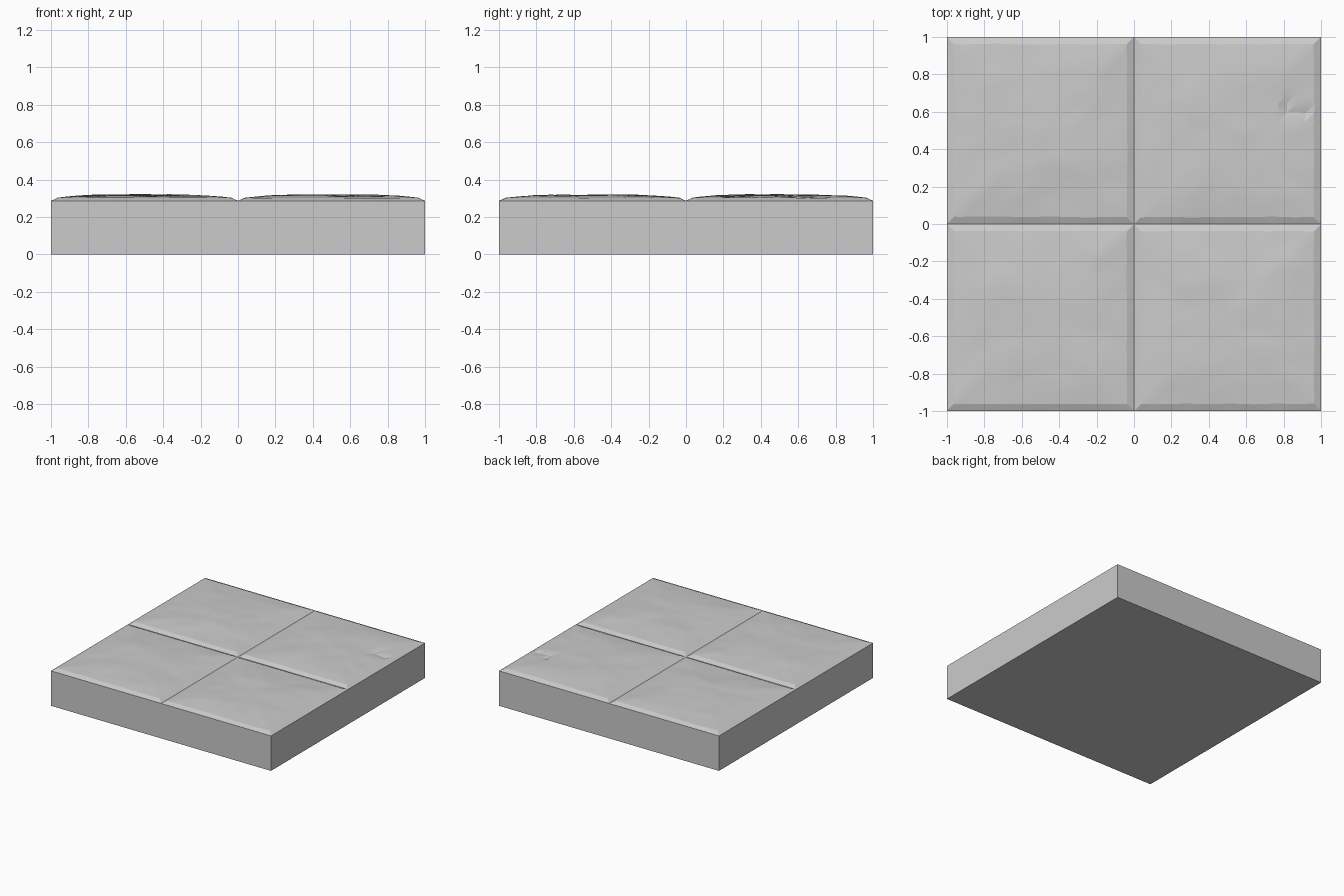
import bpy, bmesh, math
from mathutils import Vector, noise

if "Cube" in bpy.data.objects:
    bpy.data.objects.remove(bpy.data.objects["Cube"])

EDGE_Z, LIP_Z, BEVEL, N = 0.287, 0.303, 0.038, 20

# Grid lines of one tile: border, bevel line, evenly spaced interior, bevel line, border
tile = [0.0] + [BEVEL + (1 - 2 * BEVEL) * i / N for i in range(N + 1)] + [1.0]
lines = [t - 1 for t in tile] + tile[1:]
last = len(lines) - 1


def height(x, y):
    u, v = x % 1.0, y % 1.0
    d = min(u, 1 - u, v, 1 - v)
    if d < 1e-6:
        return EDGE_Z
    # worn, gently domed stone top
    t = min(1.0, max(0.0, d - BEVEL) / 0.30)
    dome = 0.015 * math.sin(t * math.pi / 2)
    rough = (0.006 * noise.noise(Vector((x * 3, y * 4, 1.7)))
             + 0.004 * noise.noise(Vector((x * 8, y * 11, 5.2))))
    z = LIP_Z + dome + rough * min(1.0, 0.25 + 2 * t)
    # small chip in the back right tile
    a, b, p = Vector((0.81, 0.63)), Vector((0.90, 0.57)), Vector((x, y))
    f = max(0.0, min(1.0, (p - a).dot(b - a) / (b - a).length_squared))
    if (p - a.lerp(b, f)).length < 0.028:
        z -= 0.012
    return z


# Tiled top surface, with grooves between the four stones
bm = bmesh.new()
grid = []
for i, x in enumerate(lines):
    row = []
    for j, y in enumerate(lines):
        u, v = x % 1.0, y % 1.0
        d = min(u, 1 - u, v, 1 - v)
        jit = 0.012 if d > BEVEL + 0.01 else (0.004 if d > 0.01 else 0.0)
        n = noise.noise_vector(Vector((x * 9, y * 9, 3.1))) * jit
        row.append(bm.verts.new((x + n.x, y + n.y, height(x, y))))
    grid.append(row)
for i in range(last):
    for j in range(last):
        a, b, c, d = grid[i][j], grid[i + 1][j], grid[i + 1][j + 1], grid[i][j + 1]
        cx = (lines[i] + lines[i + 1]) / 2 % 1.0 - 0.5
        cy = (lines[j] + lines[j + 1]) / 2 % 1.0 - 0.5
        # diagonals run towards tile corners so the bevels mitre
        if cx * cy > 0:
            bm.faces.new((a, b, c))
            bm.faces.new((a, c, d))
        else:
            bm.faces.new((a, b, d))
            bm.faces.new((b, c, d))

# Slab sides and underside
rim = [e for e in bm.edges if e.is_boundary]
ext = bmesh.ops.extrude_edge_only(bm, edges=rim)["geom"]
for v in ext:
    if isinstance(v, bmesh.types.BMVert):
        v.co.z = 0.0
bmesh.ops.contextual_create(bm, geom=[e for e in bm.edges if e.is_boundary])
bmesh.ops.recalc_face_normals(bm, faces=bm.faces[:])

mesh = bpy.data.meshes.new("stone_floor_slab")
bm.to_mesh(mesh)
bm.free()
slab = bpy.data.objects.new("stone_floor_slab", mesh)
bpy.context.collection.objects.link(slab)
bpy.context.view_layer.objects.active = slab
slab.select_set(True)
bpy.ops.object.shade_smooth_by_angle(angle=math.radians(14))
